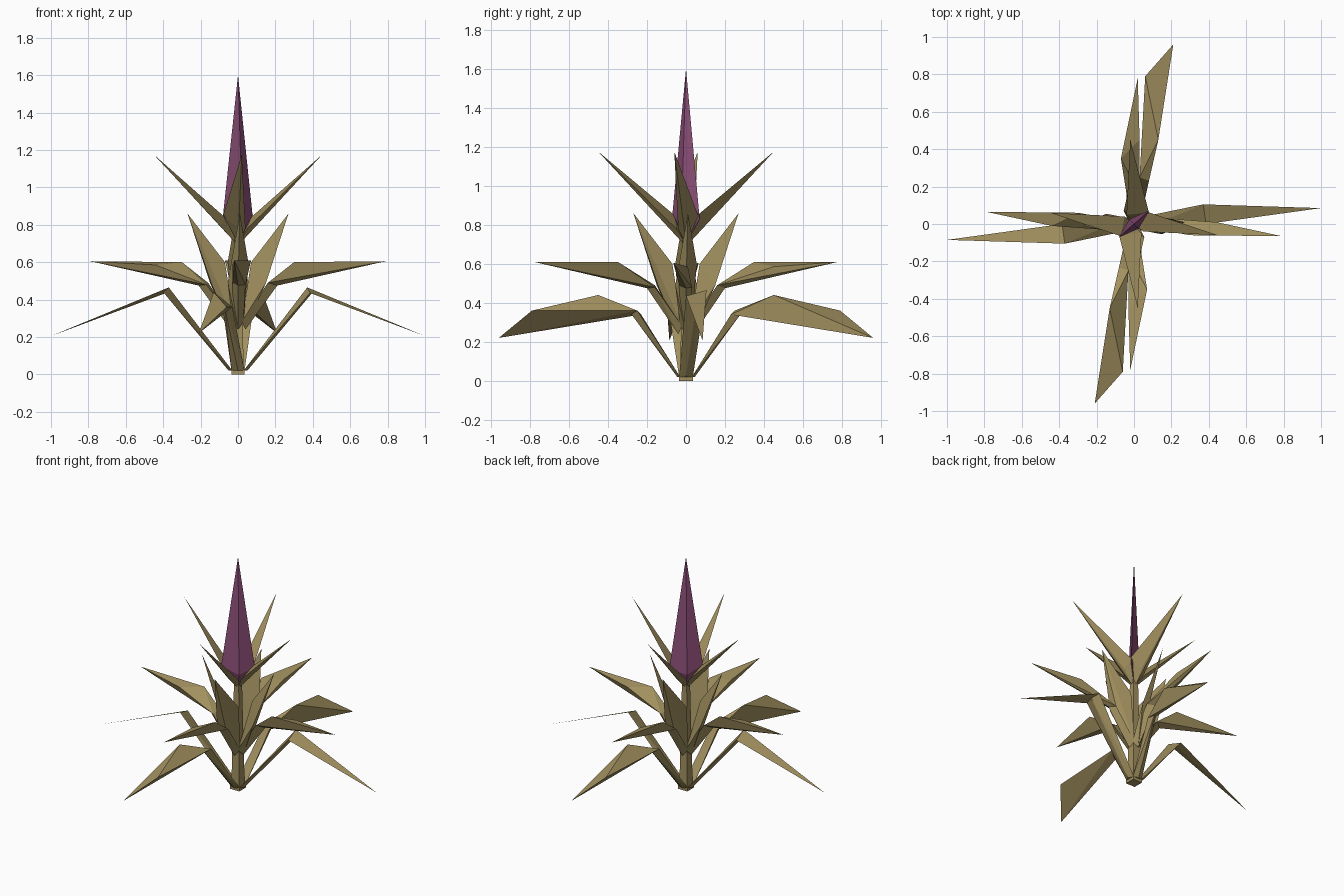
import bpy, bmesh, math
from mathutils import Matrix, Vector

if "Cube" in bpy.data.objects:
    bpy.data.objects.remove(bpy.data.objects["Cube"])


def material(name, rgb):
    m = bpy.data.materials.new(name)
    m.diffuse_color = (*rgb, 1)
    m.use_nodes = True
    m.node_tree.nodes["Principled BSDF"].inputs["Base Color"].default_value = m.diffuse_color
    return m


LEAF = material("olive_tan", (0.36, 0.28, 0.115))
FLOWER = material("plum", (0.27, 0.08, 0.19))


def hulls(name, groups, mat, turn=0):
    """One object made of convex facets around each group of points."""
    bm = bmesh.new()
    for g in groups:
        part = bmesh.new()
        for p in g:
            part.verts.new(p)
        out = bmesh.ops.convex_hull(part, input=part.verts[:])
        bad = {e for e in out["geom_interior"] + out["geom_unused"]
               if isinstance(e, bmesh.types.BMVert)}
        bmesh.ops.delete(part, geom=list(bad), context="VERTS")
        tmp = bpy.data.meshes.new("tmp")
        part.to_mesh(tmp)
        part.free()
        bm.from_mesh(tmp)
        bpy.data.meshes.remove(tmp)
    bm.transform(Matrix.Rotation(math.radians(turn), 4, "Z"))
    bmesh.ops.recalc_face_normals(bm, faces=bm.faces[:])
    me = bpy.data.meshes.new(name)
    bm.to_mesh(me)
    bm.free()
    me.materials.append(mat)
    bpy.context.collection.objects.link(bpy.data.objects.new(name, me))


def leaf(name, root, knee, blade, turns):
    """Stalk from root to knee, then a pointed blade; repeated around the stem."""
    for t in turns:
        groups = [root + knee, knee + blade] if knee else [root + blade]
        hulls(f"{name}_{t}", groups, LEAF, t)


def ring(r, z):
    return [(r, r, z), (-r, r, z), (-r, -r, z), (r, -r, z)]


# stem and root block
hulls("stem", [ring(0.035, 0) + ring(0.035, 0.025),
               ring(0.03, 0.02) + ring(0.018, 0.74)], LEAF)

# flower bud: flattened spindle, wide along the diagonal
hulls("flower", [[(0, 0, 0.70), (0.08, 0.07, 0.83), (-0.08, -0.07, 0.85),
                  (0.025, -0.025, 0.80), (-0.025, 0.025, 0.80),
                  (0, 0, 1.6)]], FLOWER)

# low drooping leaves along x
leaf("low_side_leaf",
     [(0.03, -0.035, 0.02), (0.03, 0.035, 0.02), (0.05, 0, 0.02)],
     [(0.37, 0.105, 0.465), (0.385, 0, 0.435), (0.40, 0.06, 0.44)],
     [(1.0, 0.085, 0.205)], (0, 180))

# low broad leaves along y
leaf("low_broad_leaf",
     [(-0.035, 0.03, 0.02), (0.035, 0.03, 0.02), (0, 0.045, 0.02)],
     [(0.03, 0.25, 0.36), (0.08, 0.23, 0.34), (0.07, 0.29, 0.355)],
     [(0.13, 0.45, 0.44), (0.06, 0.79, 0.36), (0.21, 0.96, 0.22)], (0, 180))

# middle leaves with level blades
root = [(0.02, -0.03, 0.28), (0.02, 0.03, 0.28), (0.04, 0, 0.24)]
leaf("middle_side_leaf", root,
     [(0.16, -0.035, 0.49), (0.17, 0.03, 0.48), (0.21, 0, 0.475)],
     [(0.30, -0.06, 0.60), (0.44, 0.01, 0.585), (0.79, -0.065, 0.605)], (0, 180))
leaf("middle_front_leaf", root,
     [(0.16, -0.03, 0.49), (0.16, 0.04, 0.48), (0.20, 0, 0.475)],
     [(0.35, 0.07, 0.61), (0.45, -0.03, 0.585), (0.78, -0.02, 0.61)], (90, 270))

# steep inner leaves
leaf("inner_leaf", root, None,
     [(0.07, 0.055, 0.60), (0.15, -0.055, 0.49), (0.14, 0.0, 0.48),
      (0.27, 0.01, 0.86)], (0, 90, 180, 270))

# leaves cupping the flower
top_root = [(0, 0, 0.70), (0.02, 0, 0.71)]
leaf("cup_side_leaf", top_root, None,
     [(0.07, 0.065, 0.84), (0.05, -0.04, 0.78), (0.09, 0.01, 0.79),
      (0.45, -0.06, 1.175)], (0, 180))
leaf("cup_front_leaf", top_root, None,
     [(0.06, -0.08, 0.85), (0.05, 0.04, 0.78), (0.09, -0.01, 0.79),
      (0.45, 0.02, 1.175)], (90, 270))
